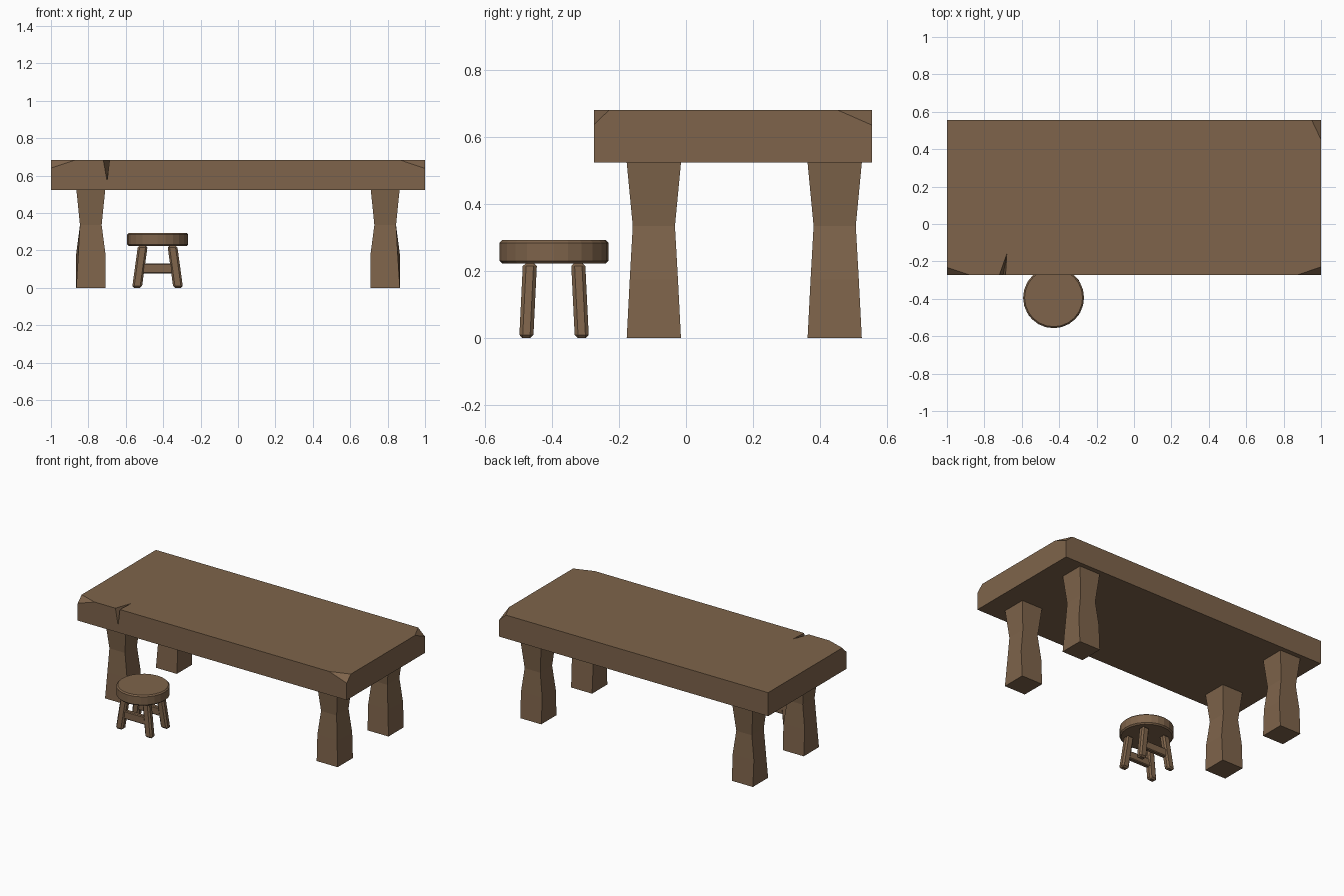
import bpy, bmesh
from mathutils import Vector

if "Cube" in bpy.data.objects:
    bpy.data.objects.remove(bpy.data.objects["Cube"])

wood = bpy.data.materials.new("wood")
wood.diffuse_color = (0.21, 0.127, 0.07, 1)
wood.use_nodes = True
wood.node_tree.nodes["Principled BSDF"].inputs["Base Color"].default_value = wood.diffuse_color


def finish(bm, name):
    bmesh.ops.recalc_face_normals(bm, faces=bm.faces)
    me = bpy.data.meshes.new(name)
    bm.to_mesh(me)
    bm.free()
    ob = bpy.data.objects.new(name, me)
    bpy.context.collection.objects.link(ob)
    me.materials.append(wood)
    return ob


def bevel(ob, width):
    m = ob.modifiers.new("bevel", 'BEVEL')
    m.width, m.segments = width, 1
    m.limit_method = 'ANGLE'


def stack(name, rings):
    """Solid skinned through four-cornered rings."""
    bm = bmesh.new()
    vs = [[bm.verts.new(p) for p in r] for r in rings]
    bm.faces.new(vs[0])
    bm.faces.new(vs[-1])
    for a, b in zip(vs, vs[1:]):
        for i in range(4):
            j = (i + 1) % 4
            bm.faces.new((a[i], a[j], b[j], b[i]))
    return finish(bm, name)


def rect(cx, cy, hx, hy, z):
    return [(cx - hx, cy - hy, z), (cx + hx, cy - hy, z),
            (cx + hx, cy + hy, z), (cx - hx, cy + hy, z)]


# Tabletop slab with three chipped corners
Y0, Y1, Z0, Z1 = -0.274, 0.556, 0.524, 0.682
top = stack("tabletop", [rect(0, (Y0 + Y1) / 2, 1, (Y1 - Y0) / 2, z) for z in (Z0, Z1)])
bm = bmesh.new()
bm.from_mesh(top.data)
for sx, y, sy, dx, dy, dz in ((-1, Y0, -1, 0.125, 0.042, 0.042),
                              (1, Y0, -1, 0.13, 0.045, 0.044),
                              (1, Y1, 1, 0.05, 0.105, 0.046)):
    normal = Vector((sx / dx, sy / dy, 1 / dz))
    cut = bmesh.ops.bisect_plane(bm, geom=bm.verts[:] + bm.edges[:] + bm.faces[:],
                                 plane_co=(sx, y, Z1 - dz), plane_no=normal, clear_outer=True)
    edges = [e for e in cut["geom_cut"] if isinstance(e, bmesh.types.BMEdge)]
    bmesh.ops.holes_fill(bm, edges=edges, sides=0)
bmesh.ops.recalc_face_normals(bm, faces=bm.faces)
bm.to_mesh(top.data)
bm.free()

# Wedge-shaped crack in the front edge
low, tip = Vector((-0.70, Y0, 0.57)), Vector((-0.68, -0.16, Z1))
mid = (low + tip) / 2
sides = [mid + 2 * (Vector((x, Y0, Z1)) - mid) for x in (-0.72, -0.687)]
bm = bmesh.new()
v = [bm.verts.new(p) for p in (low + 0.4 * (low - tip), tip + 0.4 * (tip - low), *sides)]
for f in ((0, 1, 2), (0, 1, 3), (0, 2, 3), (1, 2, 3)):
    bm.faces.new([v[i] for i in f])
cutter = finish(bm, "crack_cutter")
cutter.hide_render = True
cutter.hide_viewport = True
cutter.display_type = 'WIRE'
m = top.modifiers.new("crack", 'BOOLEAN')
m.operation, m.solver, m.object = 'DIFFERENCE', 'EXACT', cutter

# Waisted table legs
for sx, side in ((-1, "left"), (1, "right")):
    for cy, end in ((-0.096, "front"), (0.444, "back")):
        cx = sx * 0.787
        knee = rect(cx, cy, 0.079, 0.072, 0.175)
        k = 0 if sx < 0 else 1
        knee[k] = (cx + sx * 0.067, cy - 0.072, 0.175)  # hewn outer front corner
        stack(f"{end}_{side}_leg", [rect(cx, cy, 0.078, 0.081, 0), knee,
                                    rect(cx, cy, 0.058, 0.063, 0.335),
                                    rect(cx, cy, 0.077, 0.081, Z0)])

# Stool seat
SX, SY = -0.43, -0.394
bm = bmesh.new()
bmesh.ops.create_cone(bm, cap_ends=True, segments=24, radius1=0.163, radius2=0.163, depth=0.07)
bmesh.ops.translate(bm, verts=bm.verts, vec=(SX, SY, 0.258))
bevel(finish(bm, "stool_seat"), 0.008)

# Splayed stool legs
for sx, side in ((-1, "left"), (1, "right")):
    for sy, end in ((-1, "front"), (1, "back")):
        leg = stack(f"stool_{end}_{side}_leg",
                    [rect(SX + sx * 0.11, SY + sy * 0.083, 0.026, 0.021, 0),
                     rect(SX + sx * 0.079, SY + sy * 0.072, 0.026, 0.021, 0.225)])
        bevel(leg, 0.01)

# Stool stretchers joining left and right legs
for sy, end in ((-1, "front"), (1, "back")):
    bar = stack(f"stool_{end}_stretcher",
                [rect(SX, SY + sy * 0.078, 0.09, 0.015, z) for z in (0.076, 0.13)])
    bevel(bar, 0.005)
